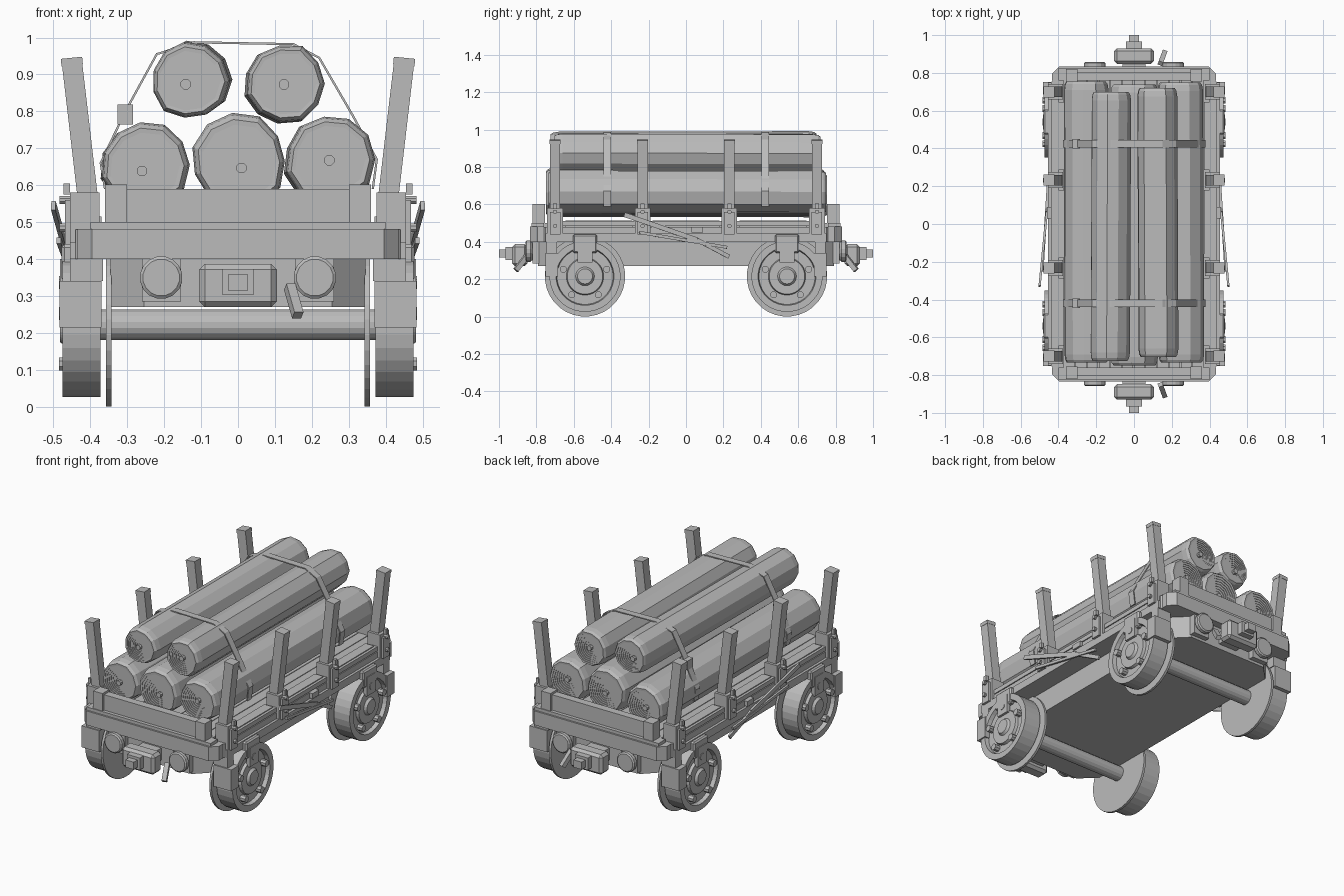
import bpy, bmesh, math, random
from mathutils import Vector, Matrix

random.seed(4)
cube = bpy.data.objects.get("Cube")
if cube:
    bpy.data.objects.remove(cube)

grey = bpy.data.materials.new("plain grey")
grey.use_nodes = True
COLOUR = (0.5, 0.5, 0.5, 1)
grey.diffuse_color = COLOUR
grey.node_tree.nodes["Principled BSDF"].inputs["Base Color"].default_value = COLOUR


def finish(name, bm, sx=False, sy=False):
    """Turn a bmesh into an object, mirrored across x and/or y on request."""
    bmesh.ops.recalc_face_normals(bm, faces=bm.faces)
    me = bpy.data.meshes.new(name)
    bm.to_mesh(me)
    bm.free()
    me.materials.append(grey)
    ob = bpy.data.objects.new(name, me)
    bpy.context.collection.objects.link(ob)
    if sx or sy:
        mod = ob.modifiers.new("mirror", 'MIRROR')
        mod.use_axis = (sx, sy, False)
        mod.use_mirror_merge = False
    return ob


def box(name, x, y, z, sx=False, sy=False, bevel=0):
    bm = bmesh.new()
    bmesh.ops.create_cube(bm, size=1)
    for v in bm.verts:
        v.co = [a[0] + (c + 0.5) * (a[1] - a[0]) for a, c in zip((x, y, z), v.co)]
    ob = finish(name, bm, sx, sy)
    if bevel:
        ob.modifiers.new("bevel", 'BEVEL').width = bevel
    return ob


def slab(name, outline, z0, z1, sx=False, sy=False):
    """Vertical prism over a plan outline."""
    bm = bmesh.new()
    face = bm.faces.new([bm.verts.new((x, y, z0)) for x, y in outline])
    ext = bmesh.ops.extrude_face_region(bm, geom=[face])
    for v in ext["geom"]:
        if isinstance(v, bmesh.types.BMVert):
            v.co.z = z1
    return finish(name, bm, sx, sy)


def octagon(x, y, c):
    return [(x, c - y), (x, y - c), (x - c, y), (c - x, y),
            (-x, y - c), (-x, c - y), (c - x, -y), (x - c, -y)]


def bar(name, a, b, w, h, sx=False, sy=False):
    """Rectangular bar between two points; w across, h in the other direction."""
    a, b = Vector(a), Vector(b)
    d = b - a
    bm = bmesh.new()
    bmesh.ops.create_cube(bm, size=1)
    rot = d.to_track_quat('Z', 'Y').to_matrix().to_4x4()
    mat = Matrix.Translation((a + b) / 2) @ rot @ Matrix.Diagonal((w, h, d.length, 1))
    bmesh.ops.transform(bm, matrix=mat, verts=bm.verts)
    return finish(name, bm, sx, sy)


def lathe(name, profile, centre, axis, n=24, sx=False, sy=False):
    """Spin (radius, offset) pairs around the x or y axis."""
    bm = bmesh.new()
    rings = []
    for r, o in profile:
        ring = []
        for i in range(n):
            t = math.tau * (i + 0.5) / n
            u, w = r * math.cos(t), r * math.sin(t)
            co = (o, u, w) if axis == 'X' else (u, o, w)
            ring.append(bm.verts.new(Vector(centre) + Vector(co)))
        rings.append(ring)
    for a, b in zip(rings, rings[1:]):
        for i in range(n):
            j = (i + 1) % n
            bm.faces.new((a[i], a[j], b[j], b[i]))
    bm.faces.new(rings[0])
    bm.faces.new(rings[-1])
    return finish(name, bm, sx, sy)


def cyl(name, r, o0, o1, centre, axis, n=16, sx=False, sy=False):
    return lathe(name, [(r, o0), (r, o1)], centre, axis, n, sx, sy)


# Chassis and floor
slab("underframe", octagon(0.345, 0.79, 0.09), 0.27, 0.41)
slab("deck", octagon(0.44, 0.78, 0.03), 0.40, 0.48)
for i in range(12):
    x = -0.372 + i * 0.062
    box("floor_plank", (x, x + 0.058), (-0.78, 0.78), (0.48, 0.50))
box("side_sill", (0.38, 0.455), (-0.75, 0.75), (0.40, 0.445), sx=True)
box("side_ledge", (0.40, 0.44), (-0.74, 0.74), (0.485, 0.51), sx=True)
for y in (-0.465, 0, 0.465):
    box("side_board", (0.37, 0.425), (y - 0.18, y + 0.18), (0.44, 0.515), sx=True)
box("ledge_bracket", (0.43, 0.46), (0.03, 0.09), (0.45, 0.48), sx=True)

# End beams, headboards and corner posts
slab("end_beam", [(-0.395, -0.835), (0.395, -0.835), (0.435, -0.795), (0.435, -0.76),
                  (-0.435, -0.76), (-0.435, -0.795)], 0.40, 0.482, sy=True)
box("end_ledge", (-0.40, 0.40), (-0.825, -0.76), (0.482, 0.50), sy=True)
box("headboard", (-0.30, 0.30), (-0.805, -0.76), (0.50, 0.59), sy=True)
box("headboard_post", (0.30, 0.36), (-0.82, -0.755), (0.50, 0.602), sx=True, sy=True)

# Stakes in their pockets
for y in (0.232, 0.70):
    box("stake_pocket", (0.375, 0.455), (y - 0.042, y + 0.042), (0.44, 0.58), sx=True, sy=True)
    box("pocket_plate", (0.455, 0.468), (y - 0.028, y + 0.028), (0.44, 0.56), sx=True, sy=True)
    bar("stake", (0.405, y, 0.55), (0.45, y, 0.935), 0.055, 0.055, sx=True, sy=True)
    bar("stake_cap", (0.449, y, 0.925), (0.451, y, 0.945), 0.058, 0.058, sx=True, sy=True)
    for z in (0.485, 0.56):
        cyl("pocket_bolt", 0.012, 0.45, 0.483, (0, y, z), 'X', 8, sx=True, sy=True)
    box("pocket_clip", (0.455, 0.472), (y - 0.01, y + 0.01), (0.575, 0.605), sx=True, sy=True)

# Wheels, axles, hangers and brake blocks
WY, WZ = 0.54, 0.215
cyl("wheel_flange", 0.215, 0.343, 0.357, (0, -WY, WZ), 'X', 32, sx=True, sy=True)
lathe("wheel", [(0.19, 0.373), (0.19, 0.475), (0.155, 0.475), (0.15, 0.452), (0.10, 0.452),
                (0.095, 0.468), (0.05, 0.468), (0.04, 0.482)],
      (0, -WY, WZ), 'X', 32, sx=True, sy=True)
cyl("axle", 0.042, -0.38, 0.38, (0, -WY, WZ + 0.007), 'X', 16, sy=True)
for k in range(5):
    t = math.radians(18 + 72 * k)
    cyl("wheel_bolt", 0.019, 0.44, 0.485,
        (0, -WY + 0.122 * math.cos(t), WZ + 0.122 * math.sin(t)), 'X', 8, sx=True, sy=True)
box("axle_hanger", (0.40, 0.478), (-0.605, -0.475), (0.34, 0.44), sx=True, sy=True, bevel=0.008)
box("axle_guide", (0.46, 0.482), (-0.58, -0.50), (0.29, 0.40), sx=True, sy=True)
box("brake_block", (0.37, 0.483), (-0.752, -0.685), (0.215, 0.34), sx=True, sy=True)
box("brake_hanger", (0.365, 0.455), (-0.745, -0.69), (0.34, 0.42), sx=True, sy=True)

# Side brake levers
bar("brake_lever", (0.50, -0.33, 0.545), (0.462, 0.06, 0.41), 0.012, 0.025, sx=True)
bar("brake_link", (0.462, 0.06, 0.41), (0.44, 0.23, 0.32), 0.012, 0.022, sx=True)
bar("brake_strut", (0.485, -0.25, 0.45), (0.455, 0.22, 0.37), 0.012, 0.016, sx=True)

# Buffers, couplings and release levers
box("buffer_mount", (0.155, 0.26), (-0.82, -0.76), (0.285, 0.40), sx=True, sy=True)
lathe("buffer", [(0.045, -0.82), (0.058, -0.832), (0.058, -0.852), (0.05, -0.858)],
      (0.208, 0, 0.35), 'Y', 16, sx=True, sy=True)
box("coupling_stem", (-0.06, 0.06), (-0.86, -0.76), (0.30, 0.37), sy=True)
box("coupling_block", (-0.105, 0.105), (-0.93, -0.848), (0.27, 0.387), sy=True, bevel=0.015)
box("coupling_neck", (-0.042, 0.042), (-0.965, -0.925), (0.303, 0.373), sy=True)
box("coupling_pin", (-0.027, 0.027), (-1.0, -0.96), (0.315, 0.358), sy=True)
bar("release_lever", (0.14, -0.85, 0.325), (0.162, -0.91, 0.248), 0.026, 0.026, sy=True)


def log(name, x, z, r, y0, y1, drift):
    """Rough log with bevelled rims and stepped growth rings on both ends."""
    n = 11
    wobble = [r * random.uniform(0.95, 1.04) for _ in range(n)]
    pith = Vector((random.uniform(-0.02, 0.01), 0, random.uniform(-0.02, 0)))
    end = [(0.12 + 0.095 * (k // 2 + k % 2), 0.008 - 0.003 * (k // 2)) for k in range(15)]
    end += [(0.88, -0.014), (0.96, 0.0), (1.0, 0.03)]
    stations = [(s, y0 + 0.015 + d, 0) for s, d in end]
    stations += [(s, y1 - 0.015 - d, drift) for s, d in reversed(end)]
    bm = bmesh.new()
    rings = []
    for s, y, dr in stations:
        s = min(s, 1)
        c = Vector((x + dr, y, z + dr * 0.5)) + pith * (1 - s)
        rings.append([bm.verts.new(c + Vector((math.cos(math.tau * i / n), 0,
                     math.sin(math.tau * i / n))) * wobble[i] * s) for i in range(n)])
    for a, b in zip(rings, rings[1:]):
        for i in range(n):
            j = (i + 1) % n
            bm.faces.new((a[i], a[j], b[j], b[i]))
    bm.faces.new(rings[0])
    bm.faces.new(rings[-1])
    finish(name, bm)
    cyl(name + "_pith", 0.015, y0 + 0.005, y1 - 0.005, (x + pith.x, 0, z + pith.z), 'Y', 8)


# Load of logs
log("lower_log_right", -0.248, 0.655, 0.121, -0.735, 0.755, -0.004)
log("lower_log_middle", 0.003, 0.665, 0.129, -0.75, 0.74, 0.0)
log("lower_log_left", 0.25, 0.67, 0.121, -0.735, 0.75, -0.006)
log("upper_log_right", -0.13, 0.883, 0.106, -0.725, 0.70, 0.006)
log("upper_log_left", 0.128, 0.875, 0.108, -0.705, 0.72, -0.006)

# Straps over the load
STRAP = [(-0.36, 0.59), (-0.372, 0.66), (-0.305, 0.80), (-0.22, 0.955), (-0.12, 0.987),
         (0.15, 0.982), (0.22, 0.945), (0.31, 0.79), (0.376, 0.67), (0.365, 0.59)]
for y in (-0.42, 0.425):
    bm = bmesh.new()
    rows = [[bm.verts.new((x, y + o, z)) for o in (-0.02, 0.02)] for x, z in STRAP]
    for a, b in zip(rows, rows[1:]):
        bm.faces.new((a[0], a[1], b[1], b[0]))
    strap = finish("strap", bm)
    mod = strap.modifiers.new("thickness", 'SOLIDIFY')
    mod.thickness = 0.006
    mod.offset = 0
    box("strap_buckle", (-0.326, -0.285), (y - 0.026, y + 0.026), (0.765, 0.818))
